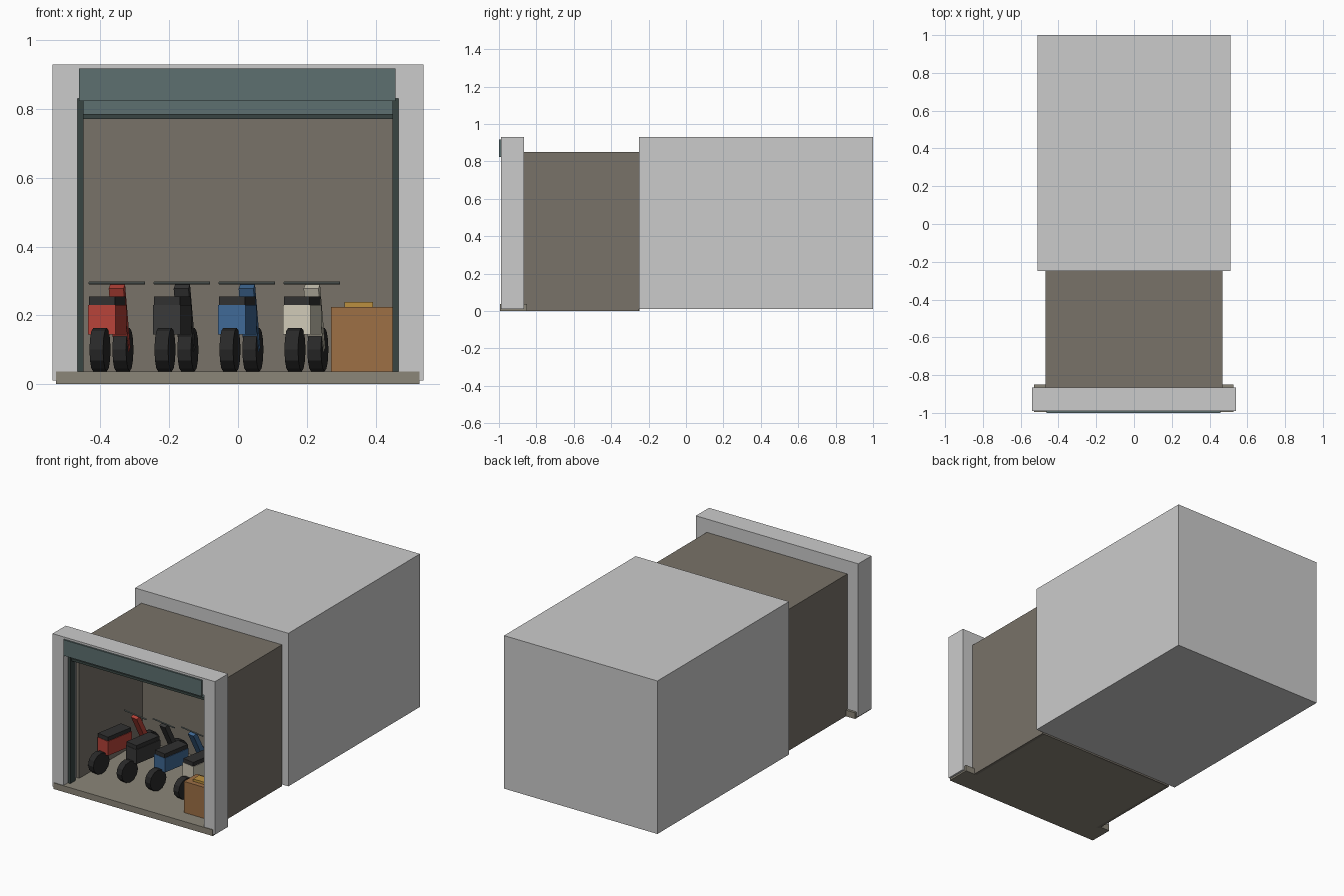
import bpy, math
from mathutils import Matrix, Vector

if "Cube" in bpy.data.objects:
    bpy.data.objects.remove(bpy.data.objects["Cube"])


def material(name, rgb):
    m = bpy.data.materials.new(name)
    m.diffuse_color = (*rgb, 1)
    m.use_nodes = True
    m.node_tree.nodes["Principled BSDF"].inputs["Base Color"].default_value = m.diffuse_color
    return m


RED = material("red paint", (0.47, 0.055, 0.04))
BLACK = material("black paint", (0.04, 0.04, 0.04))
BLUE = material("blue paint", (0.05, 0.14, 0.30))
CREAM = material("cream paint", (0.62, 0.58, 0.47))
RUBBER = material("rubber", (0.022, 0.022, 0.022))
SEAT = material("seat vinyl", (0.03, 0.03, 0.03))
STEEL = material("steel", (0.17, 0.20, 0.19))
WALL = material("room wall", (0.19, 0.17, 0.14))
FLOOR = material("floor concrete", (0.26, 0.24, 0.19))
SHUTTER = material("shutter", (0.11, 0.16, 0.16))
TRACK = material("track", (0.04, 0.06, 0.055))
CRATE = material("cardboard", (0.34, 0.16, 0.06))
GOLD = material("lid", (0.50, 0.28, 0.05))


def finish(name, mat, matrix):
    ob = bpy.context.object
    ob.name = name
    ob.matrix_world = matrix
    if mat:
        ob.data.materials.append(mat)
    return ob


def box(name, x, y, z, mat=None, base=Matrix()):
    """Box from (min, max) ranges, optionally inside a parent frame."""
    bpy.ops.mesh.primitive_cube_add(size=1)
    mid = Vector([(a + b) / 2 for a, b in (x, y, z)])
    size = [b - a for a, b in (x, y, z)]
    return finish(name, mat, base @ Matrix.Translation(mid) @ Matrix.Diagonal((*size, 1)))


def rod(name, centre, radius, length, sides, mat, base):
    """Cylinder lying across the bike (along local x)."""
    bpy.ops.mesh.primitive_cylinder_add(vertices=sides, radius=radius, depth=length)
    turn = Matrix.Rotation(math.pi / 2, 4, 'Y')
    return finish(name, mat, base @ Matrix.Translation(centre) @ turn)


# Main building block
box("rear_block", (-0.51, 0.51), (-0.25, 1.0), (0.01, 0.93))

# Front portal: piers, header, threshold
for side, s in (("left", -1), ("right", 1)):
    box(f"{side}_pier", sorted((s * 0.467, s * 0.54)), (-0.99, -0.865), (0.01, 0.93))
    box(f"{side}_shutter_track", sorted((s * 0.45, s * 0.468)), (-0.95, -0.90), (0.035, 0.83), TRACK)
    box(f"{side}_room_wall", sorted((s * 0.45, s * 0.468)), (-0.866, -0.25), (0.0, 0.85), WALL)
box("header", (-0.467, 0.467), (-0.99, -0.865), (0.83, 0.93))
box("threshold", (-0.53, 0.528), (-0.994, -0.85), (0.0, 0.037), FLOOR)

# Room shell
box("room_floor", (-0.45, 0.45), (-0.851, -0.25), (0.0, 0.036), FLOOR)
box("room_underside", (-0.468, 0.468), (-0.866, -0.25), (0.001, 0.02), WALL)
box("room_ceiling", (-0.45, 0.45), (-0.866, -0.25), (0.83, 0.85), WALL)
box("room_back_wall", (-0.45, 0.45), (-0.265, -0.249), (0.0, 0.85), WALL)

# Rolled-up shutter
box("shutter_housing", (-0.462, 0.458), (-1.0, -0.988), (0.823, 0.918), SHUTTER)
for i in range(3):
    z = 0.785 + i * 0.016
    box(f"shutter_slat_{i + 1}", (-0.45, 0.45), (-0.935 + 0.002 * (i % 2), -0.92), (z, z + 0.016), SHUTTER)
box("shutter_bottom_bar", (-0.45, 0.45), (-0.94, -0.915), (0.771, 0.785), TRACK)


def scooter(label, x, paint):
    base = Matrix.Translation((x, -0.56, 0.0)) @ Matrix.Rotation(math.radians(-10), 4, 'Z')
    for end, y in (("rear", -0.192), ("front", 0.192)):
        rod(f"{label}_{end}_wheel", (0, y, 0.1), 0.063, 0.04, 12, RUBBER, base)
    box(f"{label}_body", (-0.041, 0.041), (-0.162, 0.022), (0.144, 0.23), paint, base)
    box(f"{label}_seat", (-0.038, 0.038), (-0.16, 0.018), (0.23, 0.254), SEAT, base)
    # Raked front shield running from handlebar to front axle
    rake = base @ Matrix.Translation((0, 0.135, 0.192)) @ Matrix.Rotation(math.radians(26), 4, 'X')
    box(f"{label}_front_shield", (-0.022, 0.022), (-0.014, 0.014), (-0.102, 0.102), paint, rake)
    rod(f"{label}_handlebar", (0, 0.09, 0.294), 0.004, 0.165, 8, STEEL, base)


# Row of parked scooters
for i, (label, paint) in enumerate((("red_scooter", RED), ("black_scooter", BLACK),
                                    ("blue_scooter", BLUE), ("cream_scooter", CREAM))):
    scooter(label, -0.368 + i * 0.189, paint)

# Storage crate with lid block
box("crate", (0.27, 0.449), (-0.90, -0.78), (0.036, 0.224), CRATE)
box("crate_lid", (0.31, 0.392), (-0.87, -0.81), (0.224, 0.238), GOLD)
